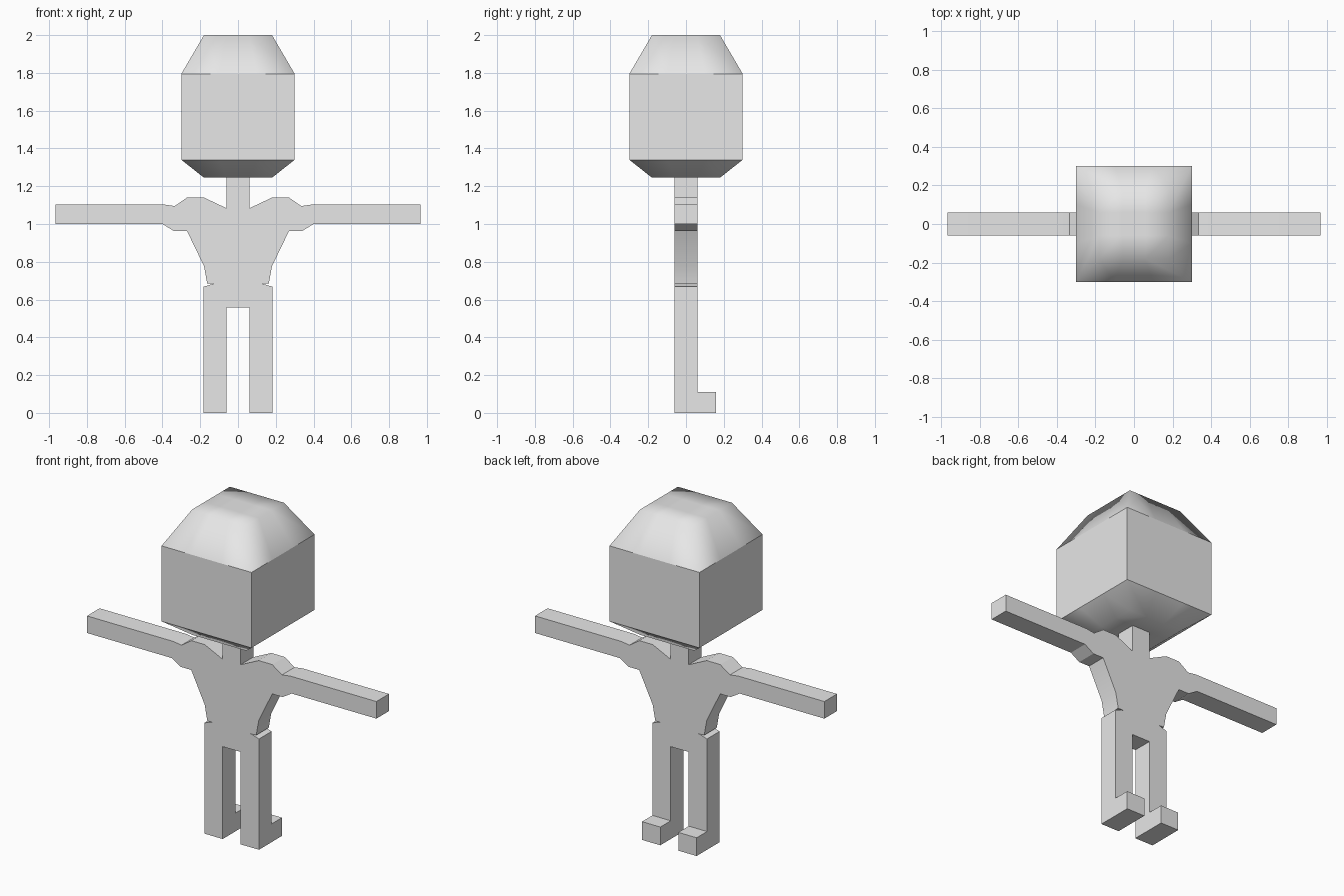
import bpy, bmesh, math

if "Cube" in bpy.data.objects:
    bpy.data.objects.remove(bpy.data.objects["Cube"])

grey = bpy.data.materials.new("plain grey")
grey.diffuse_color = (0.8, 0.8, 0.8, 1)
grey.use_nodes = True
grey.node_tree.nodes["Principled BSDF"].inputs["Base Color"].default_value = grey.diffuse_color


def finish(name, bm):
    bmesh.ops.recalc_face_normals(bm, faces=bm.faces)
    mesh = bpy.data.meshes.new(name)
    bm.to_mesh(mesh)
    bm.free()
    mesh.materials.append(grey)
    obj = bpy.data.objects.new(name, mesh)
    bpy.context.collection.objects.link(obj)
    return obj


# Body: one mirrored outline (neck, shoulder, arm, waist, leg) given thickness
half = [(0.06, 1.25), (0.06, 1.083), (0.18, 1.14), (0.27, 1.14), (0.335, 1.095),
        (0.39, 1.103), (0.965, 1.103), (0.965, 1.0), (0.40, 1.0), (0.34, 0.963),
        (0.27, 0.963), (0.18, 0.777), (0.163, 0.685), (0.125, 0.685),
        (0.182, 0.668), (0.182, 0), (0.06, 0), (0.06, 0.557)]
outline = half + [(-x, z) for x, z in reversed(half)]
bm = bmesh.new()
front = bm.faces.new([bm.verts.new((x, -0.06, z)) for x, z in outline])
back = bmesh.ops.extrude_face_region(bm, geom=[front], use_keep_orig=True)["geom"]
bmesh.ops.translate(bm, vec=(0, 0.12, 0),
                    verts=[g for g in back if isinstance(g, bmesh.types.BMVert)])
body = finish("body", bm)
bpy.context.view_layer.objects.active = body
body.select_set(True)
bpy.ops.object.shade_smooth_by_angle(angle=math.radians(25))

# Feet: small blocks behind each leg
for side, x in (("left", -0.121), ("right", 0.121)):
    bm = bmesh.new()
    bmesh.ops.create_cube(bm, size=1)
    for v in bm.verts:
        v.co = (x + v.co.x * 0.122, 0.109 + v.co.y * 0.1, 0.055 + v.co.z * 0.11)
    finish(side + "_foot", bm)

# Head: block cut in thirds, with tapered crown and chin
bm = bmesh.new()
bmesh.ops.create_cube(bm, size=2)
bmesh.ops.subdivide_edges(bm, edges=bm.edges[:], cuts=2, use_grid_fill=True)
levels = [(1.245, 0.18), (1.34, 0.3), (1.795, 0.3), (2.0, 0.18)]
for v in bm.verts:
    z, r = levels[round((v.co.z + 1) * 1.5)]
    v.co = (v.co.x * r, v.co.y * r, z)
bm.normal_update()
# Crown and chin are smooth; the upright sides stay crisp
upright = {f for f in bm.faces if abs(f.normal.z) < 0.1}
for f in bm.faces:
    f.smooth = f not in upright
for e in bm.edges:
    e.smooth = not any(f in upright for f in e.link_faces)
finish("head", bm)
